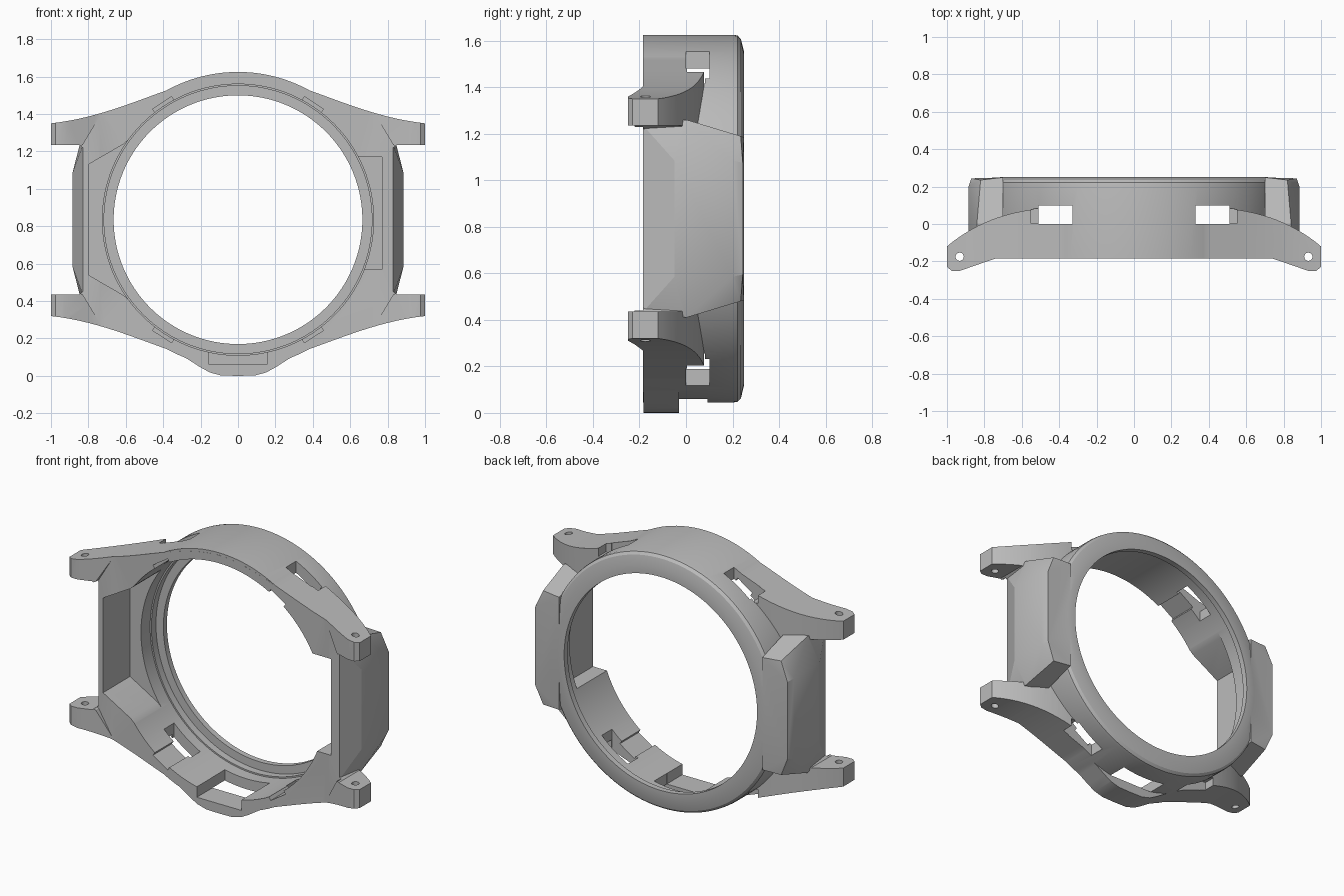
import bpy, bmesh, math
from mathutils import Vector, Matrix
from mathutils.geometry import interpolate_bezier

if "Cube" in bpy.data.objects:
    bpy.data.objects.remove(bpy.data.objects["Cube"])

CZ = 0.835       # height of the ring centre
FRONT = -0.185   # front plane of the case
GAP = 0.0006     # keeps joined faces from lying in one plane

grey = bpy.data.materials.new("case_grey")
grey.use_nodes = True
COLOUR = (0.5, 0.5, 0.5, 1)
grey.diffuse_color = COLOUR
grey.node_tree.nodes["Principled BSDF"].inputs["Base Color"].default_value = COLOUR


def finish(name, bm):
    bmesh.ops.recalc_face_normals(bm, faces=bm.faces)
    mesh = bpy.data.meshes.new(name)
    bm.to_mesh(mesh)
    bm.free()
    mesh.materials.append(grey)
    ob = bpy.data.objects.new(name, mesh)
    bpy.context.collection.objects.link(ob)
    return ob


def prism(name, pts, axis, lo, hi):
    """Extrude a flat outline along y or z."""
    bm = bmesh.new()
    place = (lambda a, b, t: (a, t, b)) if axis == "y" else (lambda a, b, t: (a, b, t))
    face = bm.faces.new([bm.verts.new(place(a, b, lo)) for a, b in pts])
    new = bmesh.ops.extrude_face_region(bm, geom=[face], use_keep_orig=True)["geom"]
    verts = [v for v in new if isinstance(v, bmesh.types.BMVert)]
    bmesh.ops.translate(bm, verts=verts, vec=place(0, 0, hi - lo))
    return finish(name, bm)


def lathe(name, profile):
    """Turn a (radius, y) profile around the ring axis."""
    bm = bmesh.new()
    vs = [bm.verts.new((r, y, CZ)) for r, y in profile]
    es = [bm.edges.new(p) for p in zip(vs, vs[1:])]
    bmesh.ops.spin(bm, geom=vs + es, cent=(0, 0, CZ), axis=(0, 1, 0),
                   angle=math.tau, steps=128, use_duplicate=False)
    bmesh.ops.remove_doubles(bm, verts=bm.verts, dist=0.0002)
    return finish(name, bm)


def box(name, x, y, z, turn=0):
    """Box from ranges; turn rotates it around the ring axis."""
    bm = bmesh.new()
    bmesh.ops.create_cube(bm, size=1)
    for v in bm.verts:
        v.co = [lo + (c + 0.5) * (hi - lo) for c, (lo, hi) in zip(v.co, (x, y, z))]
    if turn:
        bmesh.ops.rotate(bm, verts=bm.verts, cent=(0, 0, CZ),
                         matrix=Matrix.Rotation(turn, 3, "Y"))
    return finish(name, bm)


def hull(name, pts):
    bm = bmesh.new()
    for p in pts:
        bm.verts.new(p)
    bmesh.ops.convex_hull(bm, input=bm.verts)
    bmesh.ops.delete(bm, geom=[v for v in bm.verts if not v.link_faces], context="VERTS")
    return finish(name, bm)


def measure(mesh):
    """Volume, and whether the surface is closed."""
    bm = bmesh.new()
    bm.from_mesh(mesh)
    volume, closed = bm.calc_volume(signed=True), all(e.is_manifold for e in bm.edges)
    bm.free()
    return volume, closed


def combine(target, other, operation):
    """Boolean that keeps the first solver result that is sound."""
    before = measure(target.data)[0]
    mod = target.modifiers.new("join", "BOOLEAN")
    mod.operation, mod.object = operation, other
    for solver in ("MANIFOLD", "EXACT"):
        mod.solver = solver
        graph = bpy.context.evaluated_depsgraph_get()
        graph.update()
        result = bpy.data.meshes.new_from_object(target.evaluated_get(graph))
        after, closed = measure(result)
        grown = after > before if operation == "UNION" else 0.3 * before < after < before
        if operation == "INTERSECT":
            grown = 0 < after < before
        if closed and grown:
            break
    target.modifiers.remove(mod)
    target.data = result
    bpy.data.objects.remove(other)


def mirror_x(pts):
    return pts + [(-a, b) for a, b in reversed(pts) if abs(a) > 1e-5]


def mirror_z(pts):
    return pts + [(x, 2 * CZ - z) for x, z in reversed(pts)]


# Lug frame: front outline crossed with plan outline
curve = interpolate_bezier(Vector((1, 1.35)), Vector((0.6, 1.395)),
                           Vector((0.33, 1.60)), Vector((0, 1.61)), 24)
upper = [(p.x, p.y) for p in reversed(curve)] + [(1, 1.235), (0.85, 1.235), (0.83, 1.22)]
case = prism("watch_case", mirror_x(mirror_z(upper)), "y", -0.4, 0.4)

back = interpolate_bezier(Vector((0.97, -0.095)), Vector((0.83, 0.01)),
                          Vector((0.68, 0.07)), Vector((0.45, 0.088)), 14)
plan = ([(0, FRONT), (0.74, FRONT), (0.8, -0.205), (0.93, -0.25), (0.975, -0.25),
         (1, -0.23), (1, -0.12)] + [(p.x, p.y) for p in back] + [(0, 0.088)])
combine(case, prism("plan_cutter", mirror_x(plan), "z", -0.5, 2.5), "INTERSECT")

# Flat front between the lugs, ending on a diagonal at each lug
flat = mirror_x(mirror_z([(0, 1.8), (0.70, 1.452), (0.83, 1.235), (0.9, 1.2)]))
combine(case, prism("flat_cutter", flat, "y", -0.5, FRONT - GAP), "DIFFERENCE")

# Round ring with softened back edge
ring = lathe("ring", [(0, FRONT + GAP), (0.79, FRONT + GAP), (0.79, 0.205), (0.787, 0.222),
                      (0.772, 0.236), (0.715, 0.25), (0, 0.25)])
combine(case, ring, "UNION")

# Faceted side guards
for s in (1, -1):
    corners = [(0.829, FRONT + 2 * GAP, 0.4), (0.84, 0.003, 0.425), (0.82, 0.235, 0.355),
               (0.885, -0.05, 0.25), (0.885, 0.2, 0.25), (0.87, 0.244, 0.24),
               (0.7, 0.249, 0.35), (0.7, 0.003, 0.425), (0.7, FRONT + 2 * GAP, 0.4)]
    guard = hull("side_guard", [(s * x, y, CZ + m * h) for x, y, h in corners for m in (1, -1)])
    combine(case, guard, "UNION")

# Front bump at the bottom
bump = [(0, 0), (0.09, 0.002), (0.15, 0.018), (0.2, 0.045), (0.27, 0.09), (0.33, 0.122),
        (0.33, 0.3), (0, 0.3)]
combine(case, prism("bottom_bump", mirror_x(bump), "y", FRONT + 3 * GAP, -0.03), "UNION")

# Stepped bore
bore = lathe("bore", [(0, -0.5), (0.725, -0.5), (0.725, 0.17), (0.716, 0.17), (0.716, 0.215),
                      (0.665, 0.215), (0.665, 0.5), (0, 0.5)])
combine(case, bore, "DIFFERENCE")

# Inner pockets: angled on one side, square on the other
pocket = mirror_z([(-0.8, 1.13), (-0.61, 1.24), (-0.53, 1.315), (-0.4, 1.3)])
cutters = [prism("angled_pocket", pocket, "y", -0.5, 0.08),
           box("square_pocket", (0.5, 0.77), (-0.5, 0.11), (0.57, 1.17))]

# Bottom slot, open to the inside
cutters += [box("slot", (-0.155, 0.155), (-0.031, 0.092), (-0.1, 0.3)),
            box("slot_mouth", (-0.154, 0.154), (-0.5, 0.05), (0.061, 0.29))]


def span(a, b, sign, centre=0):
    return tuple(sorted((centre + a * sign, centre + b * sign)))


# Strap windows, catch notches and pin holes
for s in (1, -1):
    for m in (1, -1):
        cutters.append(box("window", span(0.33, 0.51, s), (0, 0.1), span(0.4, 0.9, m, CZ)))
        cutters.append(box("window_step", span(0.48, 0.55, s), (0.004, 0.082),
                           span(0.58, 0.88, m, CZ)))
        turn = s * math.radians(33) if m > 0 else math.pi - s * math.radians(33)
        cutters.append(box("notch", (-0.06, 0.06), (-0.5, 0.03),
                           (CZ + 0.6, CZ + 0.745), turn))
    hole = [(s * 0.932 + 0.022 * math.cos(i * math.tau / 20),
             -0.175 + 0.022 * math.sin(i * math.tau / 20)) for i in range(20)]
    cutters.append(prism("pin_hole", hole, "z", -0.5, 2.5))
for c in cutters:
    combine(case, c, "DIFFERENCE")

bpy.ops.object.select_all(action="DESELECT")
case.select_set(True)
bpy.context.view_layer.objects.active = case
bpy.ops.object.shade_smooth_by_angle(angle=math.radians(22))
